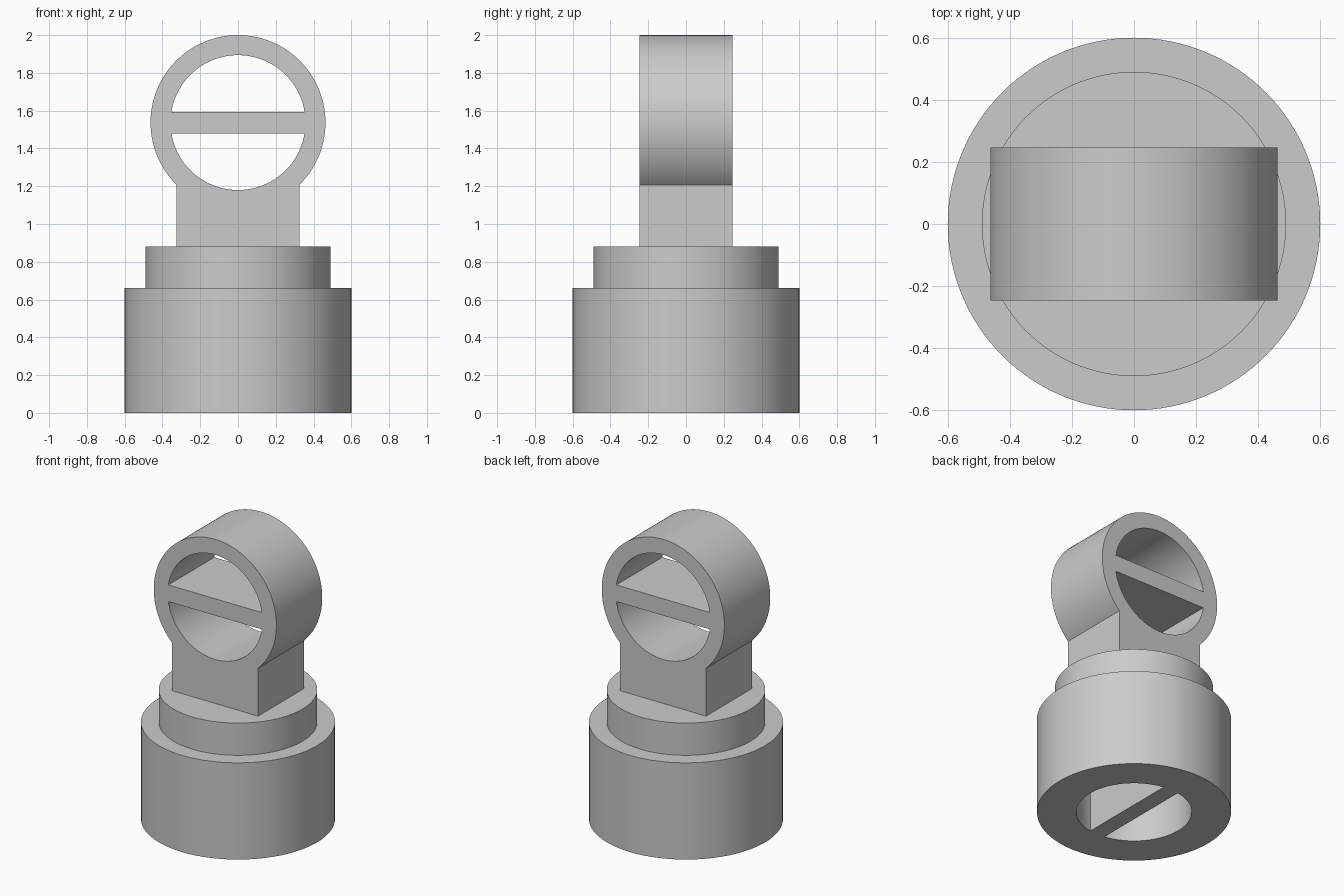
import bpy, bmesh
from math import acos, asin, cos, sin, pi

cube = bpy.data.objects.get("Cube")
if cube:
    bpy.data.objects.remove(cube, do_unlink=True)

grey = bpy.data.materials.new("plain grey")
grey.use_nodes = True
grey.diffuse_color = (0.6, 0.6, 0.6, 1)
grey.node_tree.nodes["Principled BSDF"].inputs["Base Color"].default_value = (0.6, 0.6, 0.6, 1)

BORE, BAR = 0.357, 0.057      # bore radius and half thickness of the cross bar
DEPTH = 0.247                 # half depth of ring and neck
BASE_TOP, SHOULDER_TOP, EYE_Z = 0.66, 0.88, 1.537


def arc(radius, start, end, steps=96):
    angles = [start + (end - start) * i / steps for i in range(steps + 1)]
    return [(radius * cos(a), radius * sin(a)) for a in angles]


def circle(radius):
    return arc(radius, 0, 2 * pi, 128)[:-1]


def half_moons(turn=0):
    """Two openings left on either side of the cross bar."""
    a = asin(BAR / BORE)
    return [arc(BORE, turn + a + side, turn + pi - a + side) for side in (0, pi)]


def extruded(name, outlines, half_depth, location, rotation=(0, 0, 0)):
    """Fill nested outlines and extrude them to a solid mesh."""
    curve = bpy.data.curves.new(name, "CURVE")
    curve.dimensions, curve.fill_mode, curve.extrude = "2D", "BOTH", half_depth
    for points in outlines:
        spline = curve.splines.new("POLY")
        spline.points.add(len(points) - 1)
        for p, (x, y) in zip(spline.points, points):
            p.co = (x, y, 0, 1)
        spline.use_cyclic_u = True
    helper = bpy.data.objects.new(name + " outline", curve)
    bpy.context.collection.objects.link(helper)
    graph = bpy.context.evaluated_depsgraph_get()
    mesh = bpy.data.meshes.new_from_object(helper.evaluated_get(graph))
    bpy.data.objects.remove(helper, do_unlink=True)

    bm = bmesh.new()
    bm.from_mesh(mesh)
    bmesh.ops.remove_doubles(bm, verts=bm.verts, dist=0.0001)
    bmesh.ops.recalc_face_normals(bm, faces=bm.faces)
    bm.to_mesh(mesh)
    bm.free()
    mesh.materials.clear()
    mesh.materials.append(grey)

    obj = bpy.data.objects.new(name, mesh)
    bpy.context.collection.objects.link(obj)
    obj.location, obj.rotation_euler = location, rotation
    bpy.ops.object.select_all(action="DESELECT")
    obj.select_set(True)
    bpy.context.view_layer.objects.active = obj
    bpy.ops.object.shade_smooth_by_angle(angle=pi / 6)
    return obj


# Hollow base, its bar running front to back
extruded("base", [circle(0.6)] + half_moons(pi / 2), BASE_TOP / 2, (0, 0, BASE_TOP / 2))

# Shoulder disc closing the top of the bore
extruded("shoulder", [circle(0.49)], (SHOULDER_TOP - BASE_TOP) / 2,
         (0, 0, (SHOULDER_TOP + BASE_TOP) / 2))

# Upright ring and neck in one outline, with a level bar across the ring
ring_radius, neck = 0.463, 0.325
a = acos(neck / ring_radius)
foot = SHOULDER_TOP - EYE_Z
outline = arc(ring_radius, -a, pi + a, 128) + [(-neck, foot), (neck, foot)]
extruded("ring_and_neck", [outline] + half_moons(), DEPTH, (0, 0, EYE_Z), (pi / 2, 0, 0))
